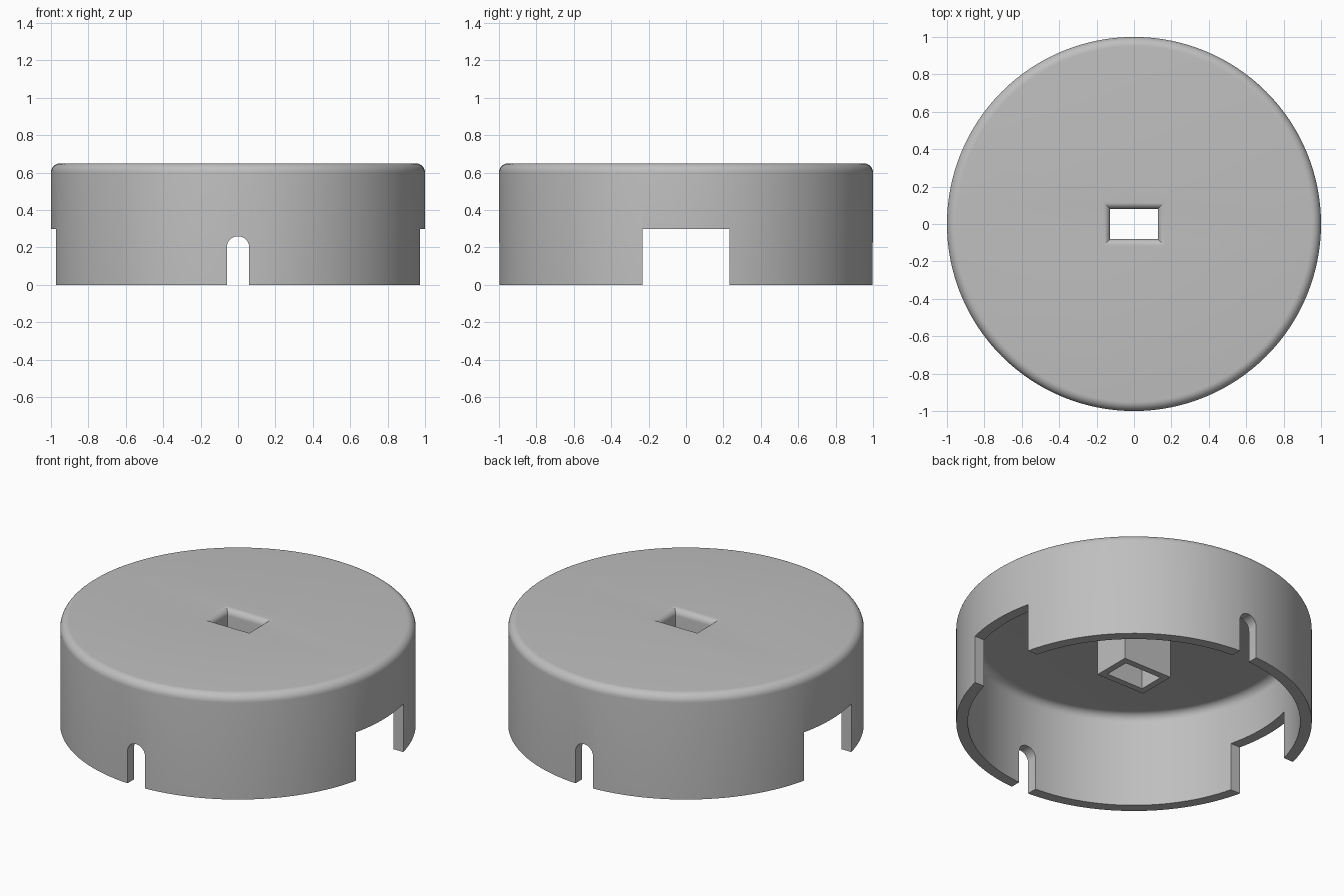
import bpy, bmesh, math

if "Cube" in bpy.data.objects:
    bpy.data.objects.remove(bpy.data.objects["Cube"])

R, H, WALL = 1.0, 0.65, 0.065      # outer radius, height, wall thickness
FILLET = 0.05
HOLE_X, HOLE_Y, LIP = 0.127, 0.08, 0.04   # half sizes of the hole, rounded lip

grey = bpy.data.materials.new("plain grey")
grey.diffuse_color = (0.52, 0.52, 0.52, 1)
grey.use_nodes = True
grey.node_tree.nodes["Principled BSDF"].inputs["Base Color"].default_value = grey.diffuse_color


def finish(name, bm):
    bmesh.ops.recalc_face_normals(bm, faces=bm.faces)
    me = bpy.data.meshes.new(name)
    bm.to_mesh(me)
    bm.free()
    me.materials.append(grey)
    ob = bpy.data.objects.new(name, me)
    bpy.context.collection.objects.link(ob)
    return ob


def loft(name, rings):
    """Closed solid through rings with equal point counts."""
    bm = bmesh.new()
    loops = [[bm.verts.new(p) for p in ring] for ring in rings]
    n = len(loops[0])
    for a, b in zip(loops, loops[1:]):
        for i in range(n):
            j = (i + 1) % n
            bm.faces.new((a[i], a[j], b[j], b[i]))
    bm.faces.new(loops[0])
    bm.faces.new(loops[-1])
    return finish(name, bm)


def box(name, x, y, z0, z1):
    return loft(name, [[(-x, -y, z), (x, -y, z), (x, y, z), (-x, y, z)] for z in (z0, z1)])


def combine(target, other, op):
    mod = target.modifiers.new(op.lower(), 'BOOLEAN')
    mod.operation, mod.solver, mod.object = op, 'EXACT', other
    bpy.context.view_layer.objects.active = target
    bpy.ops.object.modifier_apply(modifier=mod.name)
    bpy.data.objects.remove(other)


def arc(r, z, rad, steps=8):
    """Quarter round from vertical wall to flat top."""
    return [(r - rad + rad * math.cos(t), z - rad + rad * math.sin(t))
            for t in (math.pi / 2 * i / steps for i in range(steps + 1))]


# Hollow cap: turned profile, outside up then inside down
SEG = 128
outer = [(R, 0)] + arc(R, H, FILLET)
inner = [(R - WALL, 0)] + arc(R - WALL, H - WALL, FILLET)
bm = bmesh.new()


def ring(r, z):
    return [bm.verts.new((r * math.cos(2 * math.pi * i / SEG),
                          r * math.sin(2 * math.pi * i / SEG), z)) for i in range(SEG)]


loops = [ring(r, z) for r, z in inner[::-1] + outer]
for a, b in zip(loops, loops[1:]):
    for i in range(SEG):
        j = (i + 1) % SEG
        bm.faces.new((a[i], a[j], b[j], b[i]))
bm.faces.new(loops[0])
bm.faces.new(loops[-1])
cap = finish("cap", bm)

# Socket sleeve hanging under the top
combine(cap, box("socket_sleeve", HOLE_X + 0.04, HOLE_Y + 0.04, 0.30, H - 0.02), 'UNION')

# Rectangular hole with a rounded lip at the top
sections = [(0, 0.2)]
for i in range(7):
    t = math.pi / 2 * i / 6
    sections.append((LIP * (1 - math.cos(t)), H - LIP + LIP * math.sin(t)))
sections.append((LIP, H + 0.1))
hole = loft("hole_cutter", [[(sx * (HOLE_X + d), sy * (HOLE_Y + d), z)
                             for sx, sy in ((-1, -1), (1, -1), (1, 1), (-1, 1))]
                            for d, z in sections])
combine(cap, hole, 'DIFFERENCE')

# Wide square notches on the left and right
combine(cap, box("notch_cutter", 1.5, 0.232, -0.1, 0.30), 'DIFFERENCE')

# Narrow round-topped slots on the front and back
w = 0.06
outline = [(-w, -0.1), (w, -0.1)] + [(w * math.cos(math.pi * i / 16), 0.2 + w * math.sin(math.pi * i / 16))
                                     for i in range(17)]
slot = loft("slot_cutter", [[(x, y, z) for x, z in outline] for y in (-1.5, 1.5)])
combine(cap, slot, 'DIFFERENCE')

bpy.ops.object.select_all(action='DESELECT')
cap.select_set(True)
bpy.context.view_layer.objects.active = cap
bpy.ops.object.shade_smooth_by_angle(angle=math.radians(30))
